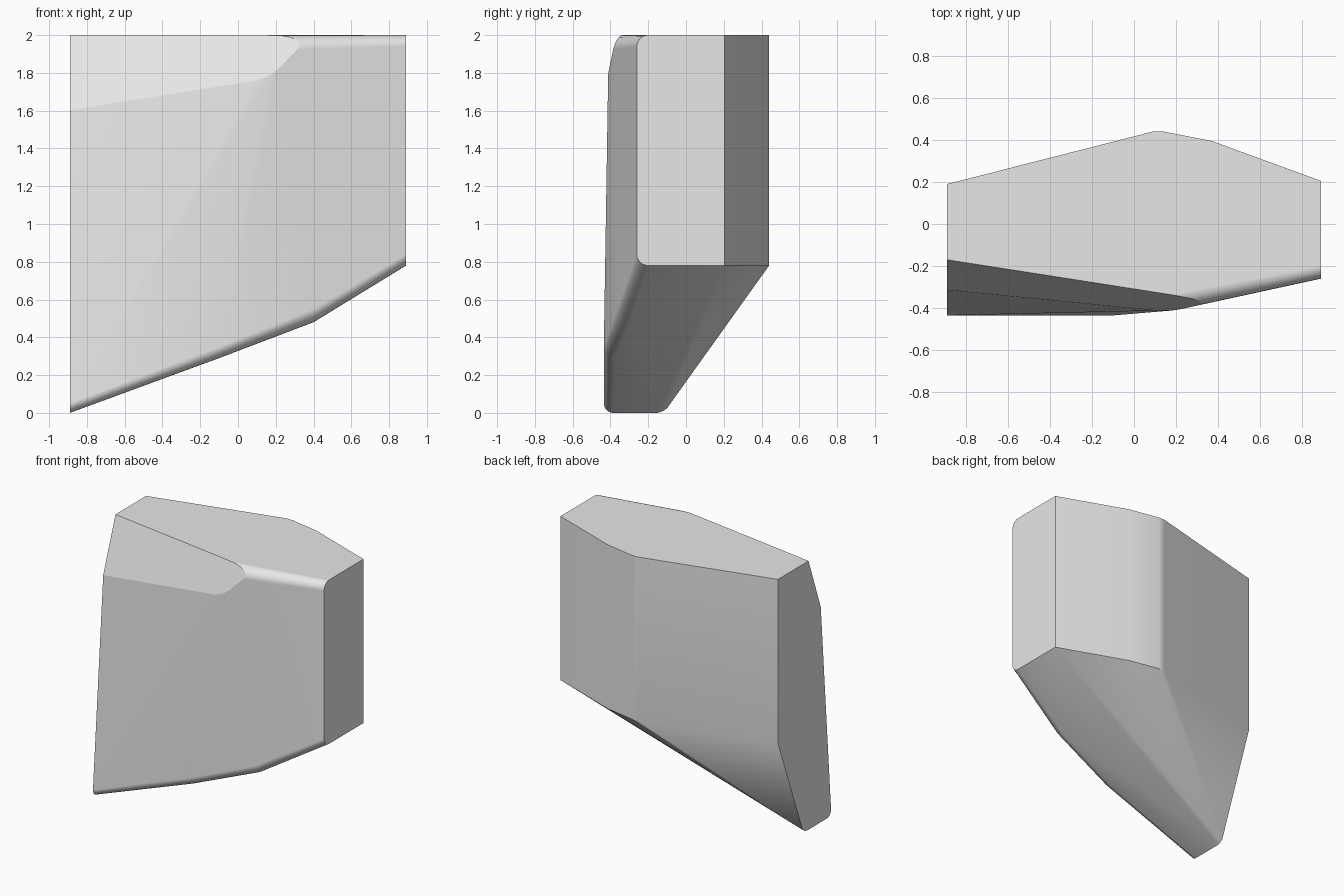
import bpy
import bmesh
from math import sin, cos, pi, radians
from mathutils import Vector

cube = bpy.data.objects.get("Cube")
if cube:
    bpy.data.objects.remove(cube, do_unlink=True)

LEFT, RIGHT, TOP, LEDGE = -0.89, 0.89, 2.0, 0.78


def rounded_corner(x, y, z, r, up, steps=6):
    """Quarter arc joining the front face to the top (up=1) or underside (up=-1)."""
    arc = []
    for i in range(steps + 1):
        a = i / steps * pi / 2
        arc.append((x, y + r - r * cos(a), z - up * (r - r * sin(a))))
    return arc


points = []

# Upright back wall, bowed outwards
for x, y in [(LEFT, 0.19), (0.09, 0.44), (0.14, 0.44), (0.37, 0.395), (RIGHT, 0.205)]:
    points += [(x, y, LEDGE), (x, y, TOP)]

# Rounded lower front edge, rising towards the short end
for x, y, z, r in [(LEFT, -0.435, 0, 0.05), (-0.1, -0.435, 0.29, 0.06),
                   (0.4, -0.365, 0.48, 0.07), (RIGHT, -0.26, LEDGE, 0.06)]:
    points += rounded_corner(x, y, z, r, -1)

# Rounded upper front edge
points += rounded_corner(0.2, -0.41, TOP, 0.08, 1)
points += rounded_corner(RIGHT, -0.26, TOP, 0.06, 1)
points.append((LEFT, -0.283, TOP))

# Foot of the tall end
points += [(LEFT, -0.15, 0), (LEFT, -0.12, 0.01), (LEFT, -0.1, 0.025)]

bm = bmesh.new()
for p in points:
    bm.verts.new(p)
hull = bmesh.ops.convex_hull(bm, input=bm.verts[:])
spare = {v for v in hull["geom_interior"] + hull["geom_unused"]
         if isinstance(v, bmesh.types.BMVert)}
bmesh.ops.delete(bm, geom=list(spare), context='VERTS')

# Slanted flat cut along the upper front
a, b, c = Vector((LEFT, -0.17, TOP)), Vector((0.2, -0.34, TOP)), Vector((LEFT, -0.315, 1.6))
normal = (b - a).cross(c - a).normalized()
if normal.y > 0:
    normal.negate()
cut = bmesh.ops.bisect_plane(bm, geom=bm.verts[:] + bm.edges[:] + bm.faces[:],
                             plane_co=a, plane_no=normal, clear_outer=True)
rim = [e for e in cut["geom_cut"] if isinstance(e, bmesh.types.BMEdge)]
bmesh.ops.holes_fill(bm, edges=rim, sides=0)
for e in rim:
    e.smooth = False

bmesh.ops.dissolve_limit(bm, angle_limit=radians(0.5), verts=bm.verts[:],
                         edges=bm.edges[:], delimit={'SHARP'})
bmesh.ops.recalc_face_normals(bm, faces=bm.faces[:])

mesh = bpy.data.meshes.new("block")
bm.to_mesh(mesh)
bm.free()
block = bpy.data.objects.new("block", mesh)
bpy.context.collection.objects.link(block)

# Plain grey
grey = bpy.data.materials.new("light_grey")
grey.use_nodes = True
colour = (0.8, 0.8, 0.8, 1)
grey.diffuse_color = colour
for node in grey.node_tree.nodes:
    if node.type == 'BSDF_PRINCIPLED':
        node.inputs["Base Color"].default_value = colour
mesh.materials.append(grey)

# Soft shading with crisp outer edges
bpy.ops.object.select_all(action='DESELECT')
block.select_set(True)
bpy.context.view_layer.objects.active = block
bpy.ops.object.shade_smooth_by_angle(angle=radians(30))
weighted = block.modifiers.new("even_shading", 'WEIGHTED_NORMAL')
weighted.keep_sharp = True
